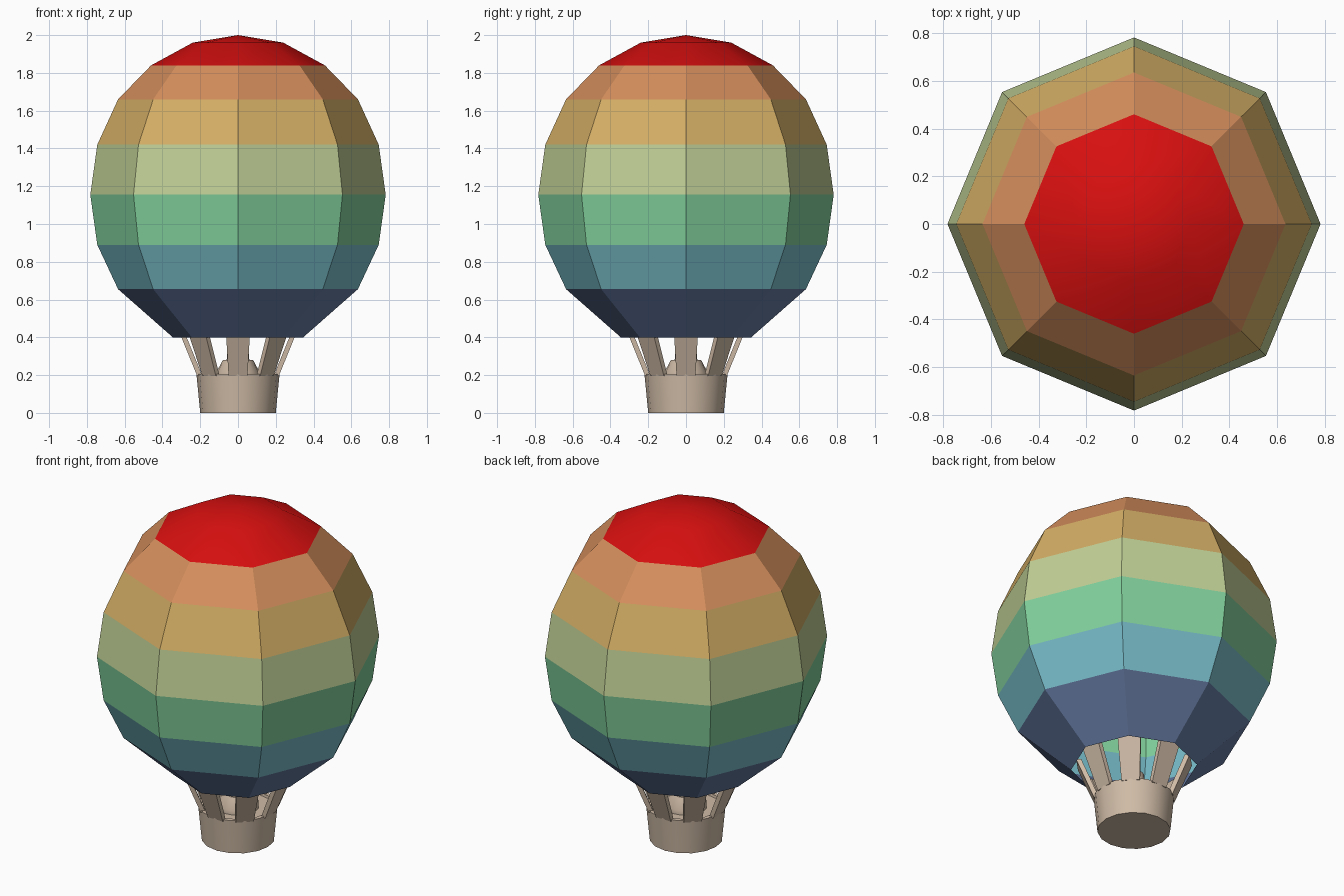
import bpy, bmesh, math
from mathutils import Vector

cube = bpy.data.objects.get("Cube")
if cube:
    bpy.data.objects.remove(cube, do_unlink=True)


def material(name, rgb):
    """Material from 0-255 display values, stored as linear."""
    lin = [(c / 255 / 12.92) if c < 11 else ((c / 255 + 0.055) / 1.055) ** 2.4 for c in rgb]
    m = bpy.data.materials.new(name)
    m.use_nodes = True
    m.diffuse_color = (*lin, 1)
    m.node_tree.nodes["Principled BSDF"].inputs["Base Color"].default_value = (*lin, 1)
    return m


NAVY = material("navy", (104, 125, 165))
TEAL = material("teal", (120, 189, 201))
GREEN = material("green", (130, 209, 156))
PALE = material("pale green", (193, 208, 150))
YELLOW = material("sand yellow", (212, 174, 101))
ORANGE = material("orange", (212, 142, 92))
RED = material("red", (215, 15, 15))
BEIGE = material("beige", (207, 187, 166))


def add_object(name, bm, mats):
    mesh = bpy.data.meshes.new(name)
    bm.to_mesh(mesh)
    bm.free()
    for m in mats:
        mesh.materials.append(m)
    ob = bpy.data.objects.new(name, mesh)
    bpy.context.collection.objects.link(ob)
    return ob


def lathe(profile, sides):
    """Surface of revolution of (radius, height) points; radius 0 closes to a tip."""
    bm = bmesh.new()
    rings = []
    for r, z in profile:
        if r == 0:
            rings.append([bm.verts.new((0, 0, z))] * sides)
        else:
            rings.append([bm.verts.new((r * math.cos(math.tau * i / sides),
                                        r * math.sin(math.tau * i / sides), z))
                          for i in range(sides)])
    for low, high in zip(rings, rings[1:]):
        for i in range(sides):
            j = (i + 1) % sides
            corners = dict.fromkeys((low[i], low[j], high[j], high[i]))
            bm.faces.new(list(corners))
    return bm


def smooth(ob, degrees):
    bpy.ops.object.select_all(action='DESELECT')
    ob.select_set(True)
    bpy.context.view_layer.objects.active = ob
    bpy.ops.object.shade_smooth_by_angle(angle=math.radians(degrees))


# Envelope: eight-sided open shell, one colour per band
envelope = lathe([(0.345, 0.40), (0.635, 0.655), (0.745, 0.89), (0.782, 1.155), (0.745, 1.42),
                  (0.635, 1.66), (0.46, 1.84), (0.24, 1.96), (0, 2.0)], 8)
tops = [0.655, 0.89, 1.155, 1.42, 1.66, 1.84]
for f in envelope.faces:
    z = f.calc_center_median().z
    f.material_index = sum(z > t for t in tops)
    f.smooth = z > tops[-1]
# Keep the cap rim crisp
for e in envelope.edges:
    if all(abs(v.co.z - tops[-1]) < 1e-4 for v in e.verts):
        e.smooth = False
add_object("envelope", envelope, [NAVY, TEAL, GREEN, PALE, YELLOW, ORANGE, RED])

# Basket: tapered tub with a rim and a raised floor
basket = lathe([(0, 0), (0.20, 0), (0.22, 0.205), (0.195, 0.205), (0.193, 0.19), (0, 0.19)], 16)
smooth(add_object("basket", basket, [BEIGE]), 35)

# Burner: stepped cone on the basket floor
burner = lathe([(0.115, 0.19), (0.115, 0.215), (0.08, 0.28), (0.06, 0.28),
                (0.055, 0.35), (0, 0.35)], 16)
smooth(add_object("burner", burner, [BEIGE]), 35)

# Struts: eight flaring slats from the rim up into the envelope mouth
struts = bmesh.new()
for k in range(8):
    a = math.tau * k / 8
    out = Vector((math.cos(a), math.sin(a), 0))
    side = Vector((-math.sin(a), math.cos(a), 0))
    v = [struts.verts.new(out * r + side * s * w + Vector((0, 0, z)))
         for outer, w, z in ((0.216, 0.05, 0.195), (0.312, 0.064, 0.43))
         for r, s in ((outer, -1), (outer, 1), (outer - 0.028, 1), (outer - 0.028, -1))]
    struts.faces.new(v[3::-1])
    struts.faces.new(v[4:])
    for i in range(4):
        j = (i + 1) % 4
        struts.faces.new((v[i], v[j], v[j + 4], v[i + 4]))
add_object("struts", struts, [BEIGE])
